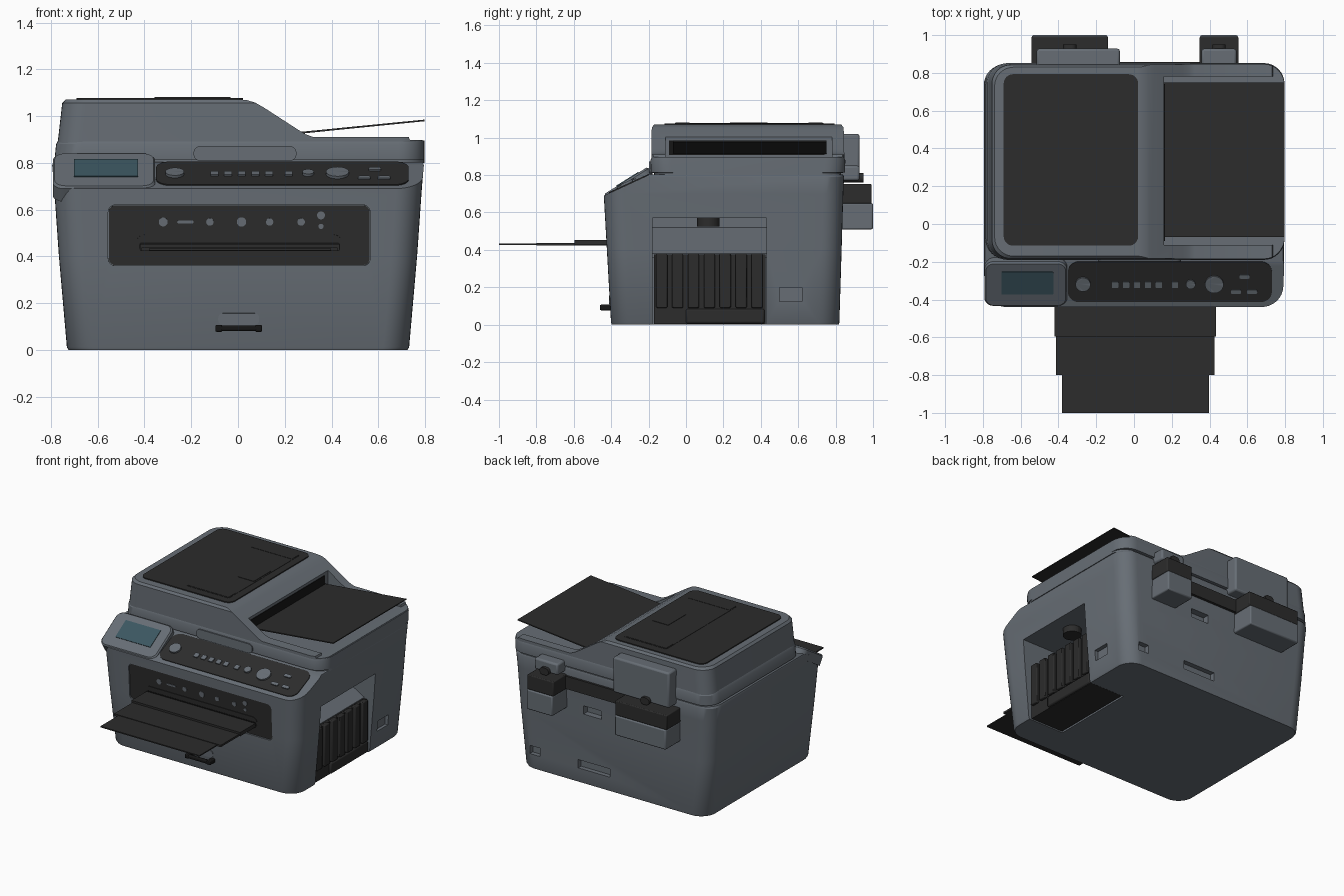
import bpy, bmesh, math
from mathutils import Matrix, Vector, Euler

rad = math.radians


def material(name, rgb):
    m = bpy.data.materials.new(name)
    m.diffuse_color = (*rgb, 1)
    return m


GREY = material("body grey", (0.135, 0.155, 0.178))
DARK = material("dark plastic", (0.025, 0.025, 0.025))
BLACK = material("black slot", (0.008, 0.008, 0.008))
GLASS = material("screen teal", (0.045, 0.095, 0.12))

FRONT = (rad(93.3), 0, 0)
BACK = (rad(90), 0, rad(180))
RIGHT = (rad(90), 0, rad(90))      # local x -> y, local y -> z
SLOPE = (math.atan(0.46), 0, 0)    # control panel tilt


def rounded(x0, x1, y0, y1, r=0, seg=8):
    if r <= 0:
        return [(x0, y0), (x1, y0), (x1, y1), (x0, y1)]
    pts = []
    for cx, cy, a in ((x1 - r, y0 + r, -90), (x1 - r, y1 - r, 0), (x0 + r, y1 - r, 90), (x0 + r, y0 + r, 180)):
        for i in range(seg + 1):
            t = rad(a + 90 * i / seg)
            pts.append((cx + r * math.cos(t), cy + r * math.sin(t)))
    return pts


def solid(name, mat, rings, loc=(0, 0, 0), rot=(0, 0, 0), bevel=0):
    """Loft of equal-length outlines [(points, z), ...], capped at both ends."""
    bm = bmesh.new()
    loops = [[bm.verts.new((x, y, z)) for x, y in pts] for pts, z in rings]
    n = len(loops[0])
    for a, b in zip(loops, loops[1:]):
        for i in range(n):
            bm.faces.new((a[i], a[(i + 1) % n], b[(i + 1) % n], b[i]))
    bm.faces.new(loops[0][::-1])
    bm.faces.new(loops[-1])
    bm.transform(Matrix.Translation(loc) @ Euler(rot).to_matrix().to_4x4())
    bmesh.ops.recalc_face_normals(bm, faces=bm.faces)
    me = bpy.data.meshes.new(name)
    bm.to_mesh(me)
    bm.free()
    me.materials.append(mat)
    ob = bpy.data.objects.new(name, me)
    bpy.context.collection.objects.link(ob)
    if bevel:
        m = ob.modifiers.new("bevel", 'BEVEL')
        m.width, m.segments, m.limit_method = bevel, 2, 'ANGLE'
    return ob


def box(name, mat, x0, x1, y0, y1, z0, z1, r=0, bevel=0):
    p = rounded(x0, x1, y0, y1, r)
    return solid(name, mat, [(p, z0), (p, z1)], bevel=bevel)


def plate(name, mat, w, h, d, loc, rot, r=0, lift=0):
    """Rounded plate lying on a surface point; its face sits 'lift' above it."""
    p = rounded(-w / 2, w / 2, -h / 2, h / 2, r)
    return solid(name, mat, [(p, lift - d), (p, lift)], loc, rot)


def cut(ob, cutter):
    cutter.hide_render = True
    m = ob.modifiers.new("cut", 'BOOLEAN')
    m.operation, m.solver, m.object = 'DIFFERENCE', 'EXACT', cutter
    bpy.context.view_layer.objects.active = ob
    bpy.ops.object.modifier_apply(modifier=m.name)
    bpy.data.objects.remove(cutter)


def on_front(x, z):
    return (x, -0.40 - 0.057 * z, z)


def on_slope(x, y):
    return (x, y, 0.69 + 0.46 * (y + 0.44))


# Main body with sloped front edge
body = solid("body", GREY, [(rounded(-x, x, y0, y1, 0.11), z) for z, x, y0, y1 in (
    (0, 0.725, -0.397, 0.817), (0.012, 0.732, -0.401, 0.82), (0.4, 0.766, -0.423, 0.832),
    (0.7, 0.787, -0.44, 0.841), (0.79, 0.795, -0.445, 0.845), (0.803, 0.79, -0.44, 0.84))])
wedge = [(-0.6, 0.616), (-0.168, 0.815), (-0.168, 1), (-0.6, 1)]
cut(body, solid("slope_cutter", GREY, [(wedge, -1), (wedge, 1)], rot=RIGHT))
cut(body, plate("panel_cutter", GREY, 1.12, 0.26, 0.03, on_front(0.005, 0.49), FRONT, 0.03, 0.018))
cut(body, plate("drawer_cutter", GREY, 1.09, 0.31, 0.5, (0.005, -0.82, -0.045), (rad(90), 0, rad(180)), 0.05))
cut(body, box("side_cutter", GREY, 0.45, 1, -0.18, 0.43, -0.1, 0.57))
cut(body, box("side_notch_cutter", GREY, 0.72, 1, 0.50, 0.62, 0.125, 0.20))
for x0, x1, z0, z1 in ((0.57, 0.65, 0.10, 0.16), (0.02, 0.27, 0.10, 0.16), (0.08, 0.22, 0.50, 0.56)):
    cut(body, box("rear_notch_cutter", GREY, x0, x1, 0.79, 1, z0, z1))

# Drawer front set back between the feet, with its handle
drawer = box("drawer_front", GREY, -0.53, 0.54, -0.325, -0.30, 0.005, 0.105)
plate("handle_surround", GREY, 0.175, 0.05, 0.01, on_front(0.003, 0.132), FRONT, 0.02, 0.004)
box("drawer_handle", BLACK, -0.09, 0.095, -0.46, -0.435, 0.08, 0.105, bevel=0.008)
for s in (-1, 1):
    box("handle_arm", BLACK, 0.003 + s * 0.085 - 0.015, 0.003 + s * 0.085 + 0.015, -0.46, -0.31, 0.077, 0.107, bevel=0.006)

# Front panel, marker dots and output slot
plate("front_panel", DARK, 1.115, 0.255, 0.009, on_front(0.005, 0.49), FRONT, 0.028, -0.006)
for x, z, r in ((-0.32, 0.547, 0.019), (-0.12, 0.547, 0.016), (0.015, 0.547, 0.02), (0.135, 0.547, 0.016),
                (0.27, 0.547, 0.016), (0.355, 0.575, 0.017), (0.355, 0.528, 0.011)):
    plate("front_marker", GREY, 2 * r, 2 * r, 0.006, on_front(x, z), FRONT, r, -0.002)
plate("front_marker_bar", GREY, 0.07, 0.012, 0.006, on_front(-0.225, 0.547), FRONT, 0.005, -0.002)
plate("output_surround", DARK, 0.88, 0.075, 0.006, on_front(0.005, 0.455), FRONT, 0.035, -0.002)
plate("output_slot", BLACK, 0.86, 0.035, 0.004, on_front(0.007, 0.442), FRONT, 0.012, 0)

# Three-stage output tray
for x0, x1, y0, y1, z0, z1 in ((-0.42, 0.434, -0.595, -0.40, 0.425, 0.452),
                               (-0.413, 0.425, -0.80, -0.42, 0.424, 0.438), (-0.38, 0.397, -1.0, -0.5, 0.426, 0.434)):
    box("output_tray", DARK, x0, x1, y0, y1, z0, z1)

# Control panel and buttons
plate("control_panel", DARK, 1.08, 0.235, 0.009, on_slope(0.19, -0.305), SLOPE, 0.06, 0.005)
for x, r in ((-0.27, 0.04), (0.30, 0.025), (0.425, 0.049)):
    plate("round_button", GREY, 2 * r, 2 * r, 0.02, on_slope(x, -0.315), SLOPE, r, 0.017)
for x in (-0.10, -0.042, 0.016, 0.074, 0.132, 0.217):
    plate("small_button", GREY, 0.034, 0.036, 0.015, on_slope(x, -0.318), SLOPE, 0.005, 0.012)
for x, y in ((0.585, -0.275), (0.54, -0.355), (0.625, -0.355)):
    plate("oval_button", GREY, 0.055, 0.024, 0.015, on_slope(x, y), SLOPE, 0.01, 0.012)

# Raised display with screen
tilt = (rad(32), 0, 0)
p, q = rounded(-0.219, 0.219, -0.14, 0.137, 0.05), rounded(-0.211, 0.211, -0.132, 0.129, 0.045)
solid("display_housing", GREY, [(p, -0.075), (p, -0.01), (q, 0)], (-0.573, -0.32, 0.772), tilt)
plate("screen", GLASS, 0.275, 0.14, 0.008, (-0.565, -0.312, 0.777), tilt, 0.004, 0.004)

# Scanner lid base
solid("lid_base", GREY, [(rounded(x0, 0.797, y0, y1, 0.11), z) for z, x0, y0, y1 in (
    (0.80, -0.77, -0.17, 0.83), (0.812, -0.77, -0.17, 0.83), (0.813, -0.785, -0.188, 0.85),
    (0.88, -0.778, -0.19, 0.852), (0.895, -0.77, -0.183, 0.845))])

# Document feeder, cut by a sloping profile and an open paper bay
feeder = solid("document_feeder", GREY, [(rounded(x0, 0.79, y0, y1, 0.1), z) for z, x0, y0, y1 in (
    (0.88, -0.772, -0.185, 0.847), (1.055, -0.752, -0.183, 0.843), (1.07, -0.738, -0.17, 0.83))])
slope = [(0.0, 1.3), (0.0, 1.072), (0.04, 1.068), (0.075, 1.057), (0.11, 1.037), (0.26, 0.94),
         (0.29, 0.922), (0.32, 0.911), (0.73, 0.911), (0.735, 0.898), (0.9, 0.896), (0.9, 1.3)]
cut(feeder, solid("feeder_cutter", GREY, [(slope, -1), (slope, 1)], rot=(rad(90), 0, 0)))
cut(feeder, box("bay_cutter", GREY, 0.16, 0.77, -0.11, 0.78, 0.898, 1.3))
box("feeder_slot", BLACK, 0.15, 0.164, -0.09, 0.74, 0.908, 0.985)
plate("lid_grip", GREY, 0.44, 0.065, 0.02, (0.03, -0.19, 0.84), (rad(90), 0, 0), 0.03, 0.008)

# Feeder cover with access door and latch
box("feeder_cover", DARK, -0.69, 0.022, -0.115, 0.793, 1.06, 1.077, 0.05)
box("cover_door", DARK, -0.36, -0.03, -0.06, 0.735, 1.07, 1.079)
for y in (-0.055, 0.655):
    box("door_rib", DARK, -0.355, -0.035, y, y + 0.075, 1.07, 1.081)
box("door_latch", DARK, -0.165, -0.04, 0.235, 0.435, 1.07, 1.082)

# Document input tray
tray = [(0.16, 0.914), (0.797, 0.978), (0.797, 0.985), (0.16, 0.922)]
solid("input_tray", DARK, [(tray, -0.75), (tray, 0.07)], rot=(rad(90), 0, 0))

# Side bay: dark ribbed door, sloped inner guide and roller hub
box("side_door", DARK, 0.46, 0.715, -0.172, 0.425, 0.003, 0.375)
for i in range(7):
    y = -0.16 + i * 0.085
    box("side_door_rib", DARK, 0.70, 0.735, y, y + 0.06, 0.09, 0.382, bevel=0.006)
box("side_door_foot", DARK, 0.70, 0.73, 0.0, 0.42, 0.006, 0.085, bevel=0.01)
guide = [(0.45, 0.36), (0.69, 0.36), (0.69, 0.38), (0.45, 0.52)]
solid("side_guide", GREY, [(guide, -0.43), (guide, 0.18)], rot=(rad(90), 0, 0))
plate("roller_hub", DARK, 0.12, 0.12, 0.05, (0.62, 0.12, 0.575), (0, 0, 0), 0.06)

# Rear hinges and the dark band between them
box("rear_band", DARK, -0.2, 0.4, 0.82, 0.858, 0.655, 0.745)
for x0, x1, u0, u1, top in ((-0.54, -0.14, -0.515, -0.075, 1.02), (0.35, 0.55, 0.358, 0.542, 0.85)):
    box("hinge_base", GREY, x0, x1, 0.82, 1.0, 0.51, 0.65, bevel=0.008)
    box("hinge_collar", DARK, x0 - 0.003, x1 + 0.003, 0.82, 0.992, 0.648, 0.752, bevel=0.006)
    box("hinge_arm", GREY, u0, u1, 0.82, 0.928, 0.77, top, bevel=0.012)
    c = (x0 + x1) / 2
    plate("hinge_knob", DARK, 0.07, 0.05, 0.12, (c, 0.94, 0.785), BACK, 0.024, 0.01)

# Smooth shading with sharp edges kept
bpy.ops.object.select_all(action='DESELECT')
for ob in bpy.context.scene.objects:
    ob.select_set(True)
bpy.context.view_layer.objects.active = body
bpy.ops.object.shade_smooth_by_angle(angle=rad(30))
